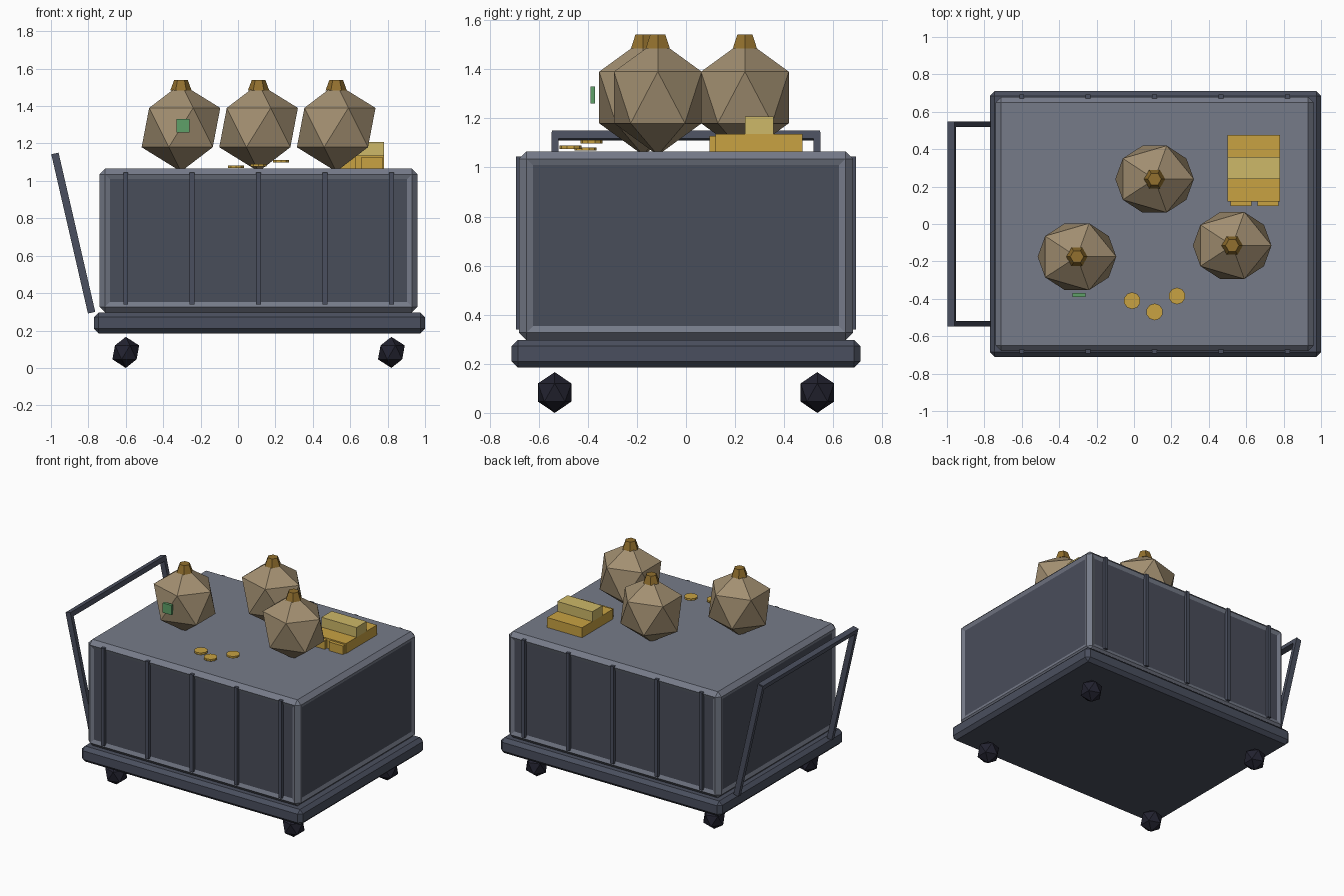
import bpy, bmesh
from math import pi, atan2, hypot
from mathutils import Matrix, Vector

if "Cube" in bpy.data.objects:
    bpy.data.objects.remove(bpy.data.objects["Cube"], do_unlink=True)


def material(name, r, g, b):
    lin = [((c / 255 + 0.055) / 1.055) ** 2.4 for c in (r, g, b)] + [1]
    m = bpy.data.materials.new(name)
    m.use_nodes = True
    m.diffuse_color = lin
    m.node_tree.nodes["Principled BSDF"].inputs["Base Color"].default_value = lin
    return m


steel = material("dark steel", 74, 79, 94)
frame = material("light grey frame", 118, 123, 137)
panel = material("dark panel", 73, 77, 90)
rubber = material("black rubber", 34, 34, 47)
canvas = material("tan canvas", 162, 143, 113)
tie = material("brown tie", 146, 112, 46)
gold = material("gold", 200, 162, 66)
pale = material("pale gold", 205, 184, 104)
green = material("green tag", 95, 160, 104)


def finish(name, bm, *mats):
    me = bpy.data.meshes.new(name)
    bm.to_mesh(me)
    bm.free()
    ob = bpy.data.objects.new(name, me)
    for m in mats:
        me.materials.append(m)
    bpy.context.collection.objects.link(ob)
    return ob


def box_mesh(lo, hi, bevel=0):
    lo, hi = Vector(lo), Vector(hi)
    bm = bmesh.new()
    bmesh.ops.create_cube(bm, size=1, matrix=Matrix.Translation((lo + hi) / 2)
                          @ Matrix.Diagonal((*(hi - lo), 1)))
    if bevel:
        bmesh.ops.bevel(bm, geom=bm.edges[:], offset=bevel, segments=1,
                        affect='EDGES', profile=0.5)
    return bm


def box(name, mat, lo, hi, bevel=0):
    return finish(name, box_mesh(lo, hi, bevel), mat)


def ball(name, mat, at, size):
    bm = bmesh.new()
    bmesh.ops.create_icosphere(bm, subdivisions=1, radius=1,
                               matrix=Matrix.Translation(at) @ Matrix.Diagonal((*size, 1)))
    return finish(name, bm, mat)


def cone(name, mat, at, sides, r1, r2, depth, turn=0):
    bm = bmesh.new()
    bmesh.ops.create_cone(bm, cap_ends=True, segments=sides, radius1=r1, radius2=r2,
                          depth=depth, matrix=Matrix.Translation(at) @ Matrix.Rotation(turn, 4, 'Z'))
    return finish(name, bm, mat)


# Platform and wheels
box("platform", steel, (-0.77, -0.71, 0.185), (1.0, 0.71, 0.297), 0.025)
for x in (-0.6, 0.82):
    for y in (-0.535, 0.535):
        ball("wheel", rubber, (x, y, 0.083), (0.08, 0.08, 0.083))

# Container with shallow recessed side panels
bm = box_mesh((-0.74, -0.68, 0.297), (0.96, 0.68, 1.065), 0.03)
sides = [f for f in bm.faces if f.calc_area() > 0.3 and abs(f.normal.z) < 0.1]
bmesh.ops.inset_individual(bm, faces=sides, thickness=0.037, depth=-0.01)
for f in sides:
    f.material_index = 1
finish("container", bm, frame, panel)

# Upright ribs on front and back
for i in range(5):
    x = -0.6 + 0.355 * i
    for s in (-1, 1):
        y = sorted((s * 0.665, s * 0.692))
        box("rib", steel, (x - 0.013, y[0], 0.34), (x + 0.013, y[1], 1.045))

# Leaning push handle
foot, top = Vector((-0.785, 0, 0.305)), Vector((-0.975, 0, 1.13))
run = top - foot
lean = Matrix.Translation((foot + top) / 2) @ Matrix.Rotation(atan2(run.x, run.z), 4, 'Y')
for s in (-1, 1):
    half = run.length / 2 + 0.01
    arm = box("handle_arm", steel, (-0.02, s * 0.533 - 0.014, -half), (0.02, s * 0.533 + 0.014, half))
    arm.matrix_world = lean
grip = box("handle_grip", steel, (-0.02, -0.545, -0.017), (0.02, 0.545, 0.017))
grip.matrix_world = Matrix.Translation(top) @ Matrix.Rotation(atan2(run.x, run.z), 4, 'Y')

# Tied sacks
for x, y in ((-0.305, -0.175), (0.11, 0.24), (0.525, -0.115)):
    ball("sack", canvas, (x, y, 1.285), (0.235, 0.21, 0.235))
    cone("sack_tie", tie, (x, y, 1.512), 6, 0.057, 0.036, 0.057, pi / 6)
box("sack_tag", green, (-0.33, -0.39, 1.26), (-0.26, -0.37, 1.33))

# Loose coins
for x, y, z in ((-0.01, -0.41, 1.075), (0.11, -0.47, 1.083), (0.23, -0.385, 1.104)):
    cone("coin", gold, (x, y, z), 10, 0.045, 0.045, 0.014)

# Stacked bars
box("bar_base", gold, (0.5, 0.12, 1.06), (0.78, 0.475, 1.137))
box("bar_top", pale, (0.5, 0.24, 1.137), (0.78, 0.357, 1.208))
for x in (0.515, 0.66):
    box("bar_end", gold, (x, 0.095, 1.06), (x + 0.113, 0.12, 1.128))
